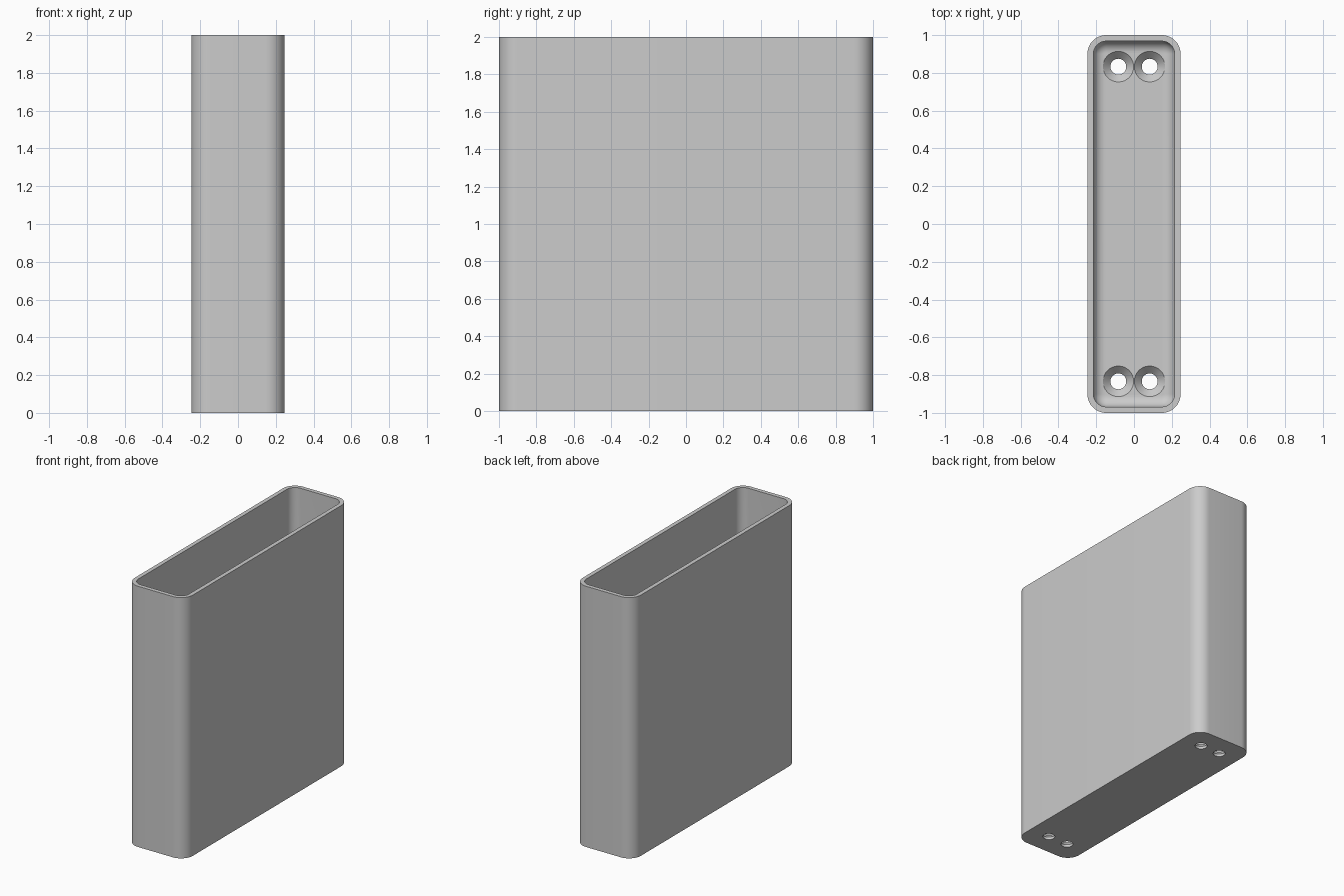
import bpy, bmesh
from math import sin, cos, pi, radians

if "Cube" in bpy.data.objects:
    bpy.data.objects.remove(bpy.data.objects["Cube"], do_unlink=True)

HALF_X, HALF_Y, HEIGHT = 0.247, 1.0, 2.0
CORNER, WALL, FLOOR, FILLET = 0.1, 0.032, 0.06, 0.062
HOLE_X, HOLE_Y, HOLE_R, SINK_R = 0.083, 0.833, 0.042, 0.081

grey = bpy.data.materials.new("plain grey")
grey.use_nodes = True
colour = (0.6, 0.6, 0.6, 1)
grey.diffuse_color = colour
grey.node_tree.nodes["Principled BSDF"].inputs["Base Color"].default_value = colour


def rounded_ring(bm, inset, z, steps=12):
    """Rounded rectangle of vertices, shrunk by inset."""
    r = CORNER - inset
    cx, cy = HALF_X - CORNER, HALF_Y - CORNER
    ring = []
    for quarter, (sx, sy) in enumerate([(1, 1), (-1, 1), (-1, -1), (1, -1)]):
        for i in range(steps + 1):
            a = (quarter + i / steps) * pi / 2
            ring.append(bm.verts.new((sx * cx + r * cos(a), sy * cy + r * sin(a), z)))
    return ring


def circle_ring(bm, x, y, r, z, steps=48):
    return [bm.verts.new((x + r * cos(2 * pi * i / steps),
                          y + r * sin(2 * pi * i / steps), z)) for i in range(steps)]


def loft(bm, rings):
    """Join successive rings with quads and cap both ends."""
    for a, b in zip(rings, rings[1:]):
        for i in range(len(a)):
            j = (i + 1) % len(a)
            bm.faces.new((a[i], a[j], b[j], b[i]))
    bm.faces.new(rings[0][::-1])
    bm.faces.new(rings[-1])


def finish(bm, name):
    bmesh.ops.recalc_face_normals(bm, faces=bm.faces[:])
    mesh = bpy.data.meshes.new(name)
    bm.to_mesh(mesh)
    bm.free()
    mesh.materials.append(grey)
    obj = bpy.data.objects.new(name, mesh)
    bpy.context.collection.objects.link(obj)
    return obj


# Open box: outer wall, rim, inner wall, rounded inner floor edge
bm = bmesh.new()
rings = [rounded_ring(bm, 0, 0), rounded_ring(bm, 0, HEIGHT), rounded_ring(bm, WALL, HEIGHT)]
for i in range(11):
    a = i / 10 * pi / 2
    rings.append(rounded_ring(bm, WALL + FILLET * (1 - cos(a)), FLOOR + FILLET * (1 - sin(a))))
loft(bm, rings)
box = finish(bm, "open_box")

# Countersunk screw holes through the floor
bm = bmesh.new()
for x in (-HOLE_X, HOLE_X):
    for y in (-HOLE_Y, HOLE_Y):
        profile = [(HOLE_R, -0.1), (HOLE_R, FLOOR - 0.04), (SINK_R, FLOOR), (SINK_R, 0.3)]
        loft(bm, [circle_ring(bm, x, y, r, z) for r, z in profile])
cutter = finish(bm, "screw_hole_cutter")
cutter.hide_render = True

cut = box.modifiers.new("screw_holes", "BOOLEAN")
cut.operation, cut.solver, cut.object = "DIFFERENCE", "EXACT", cutter

bpy.ops.object.select_all(action="DESELECT")
box.select_set(True)
bpy.context.view_layer.objects.active = box
bpy.ops.object.modifier_apply(modifier=cut.name)
bpy.data.objects.remove(cutter, do_unlink=True)
bpy.ops.object.shade_smooth_by_angle(angle=radians(30))
